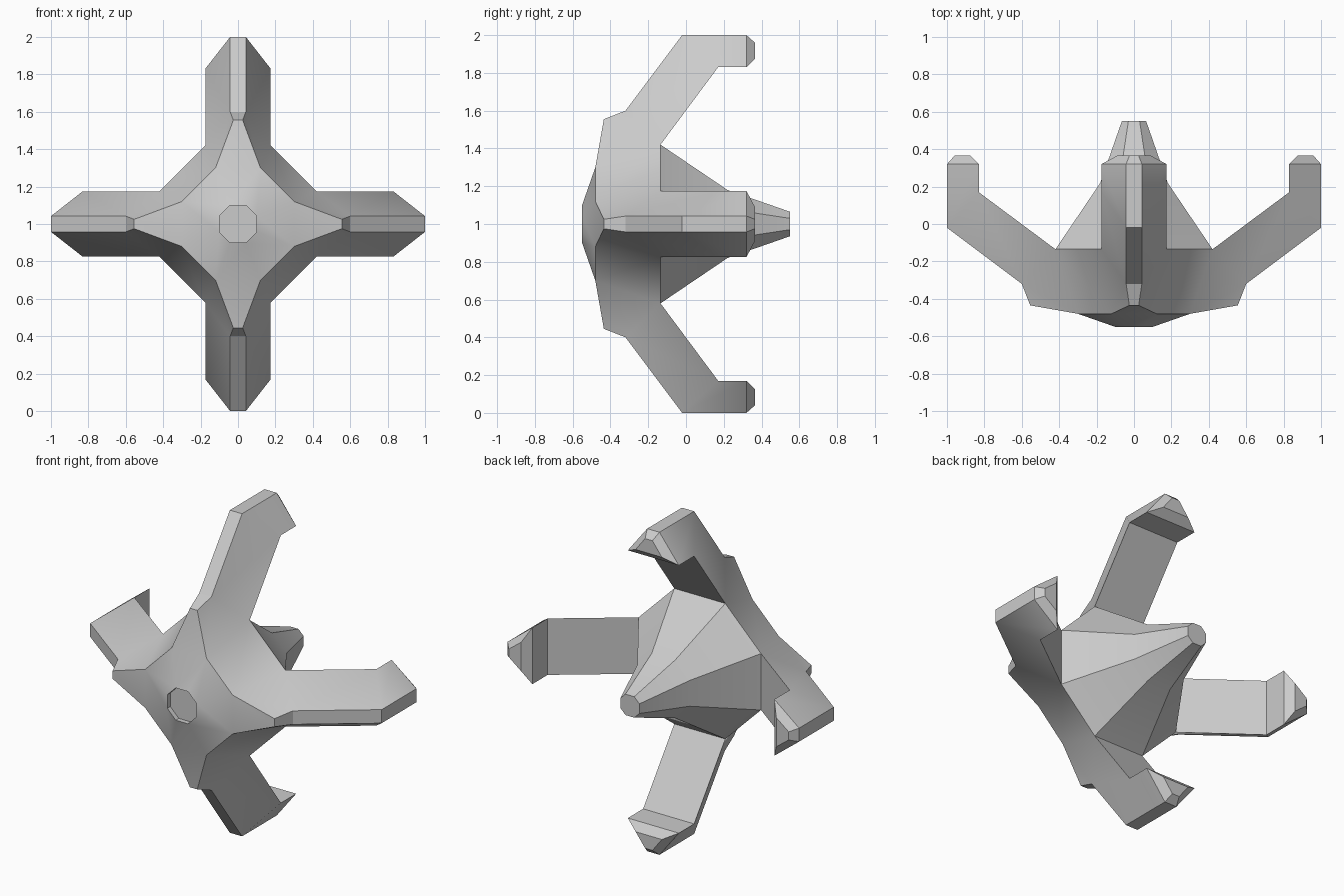
import bpy, bmesh, math
from mathutils import Vector

if "Cube" in bpy.data.objects:
    bpy.data.objects.remove(bpy.data.objects["Cube"])

# Arm outline points: (distance from axis, half width, depth y)
P = {
    'I': (0.10, 0.042, -0.52),   # recess floor
    'O': (0.10, 0.042, -0.55),   # recess rim
    'S': (0.30, 0.12, -0.48),    # front plate shoulder
    'T': (0.555, 0.025, -0.435), # front plate point
    'A': (0.60, 0.042, -0.32),   # outer ridge
    'B': (1.00, 0.042, -0.02),
    'C': (1.00, 0.042, 0.32),
    'D': (0.96, 0.025, 0.365),   # claw tip cap
    'E': (0.875, 0.09, 0.365),
    'Y': (0.83, 0.175, 0.32),    # broad inner side
    'X': (0.83, 0.175, 0.17),
    'W': (0.42, 0.175, -0.135),  # waist
    'R': (0.18, 0.08, 0.22),     # rear spike
    'K': (0.065, 0.03, 0.55),
}

bm = bmesh.new()
V = {}
for k in range(4):
    a = k * math.pi / 2
    for n, (r, w, y) in P.items():
        for s in (1, -1):
            x = r * math.cos(a) - s * w * math.sin(a)
            z = r * math.sin(a) + s * w * math.cos(a)
            V[n, k, s] = bm.verts.new((x, y, 1 + z))

for k in range(4):
    j = (k + 1) % 4
    # Closed strip running over the arm from recess to spike tip
    chain = 'IOSTABCDEYXWRK'
    for p, q in zip(chain, chain[1:]):
        bm.faces.new([V[p, k, 1], V[q, k, 1], V[q, k, -1], V[p, k, -1]])
    # Arm sides
    for s in (1, -1):
        for f in ('STAW', 'ABXW', 'BCYX'):
            bm.faces.new([V[n, k, s] for n in f])
        bm.faces.new([V[n, k, s] for n in 'CDEY'])
    # Diagonal panels joining neighbouring arms
    chain = 'IOSWRK'
    for p, q in zip(chain, chain[1:]):
        bm.faces.new([V[p, k, 1], V[p, j, -1], V[q, j, -1], V[q, k, 1]])

# Recess floor and spike end
for n in 'IK':
    bm.faces.new([V[n, k, s] for k in range(4) for s in (-1, 1)])

bmesh.ops.recalc_face_normals(bm, faces=bm.faces[:])
mesh = bpy.data.meshes.new("four_armed_claw")
bm.to_mesh(mesh)
bm.free()
claw = bpy.data.objects.new("four_armed_claw", mesh)
bpy.context.collection.objects.link(claw)
bpy.context.view_layer.objects.active = claw
claw.select_set(True)
bpy.ops.object.shade_smooth_by_angle(angle=math.radians(30))
